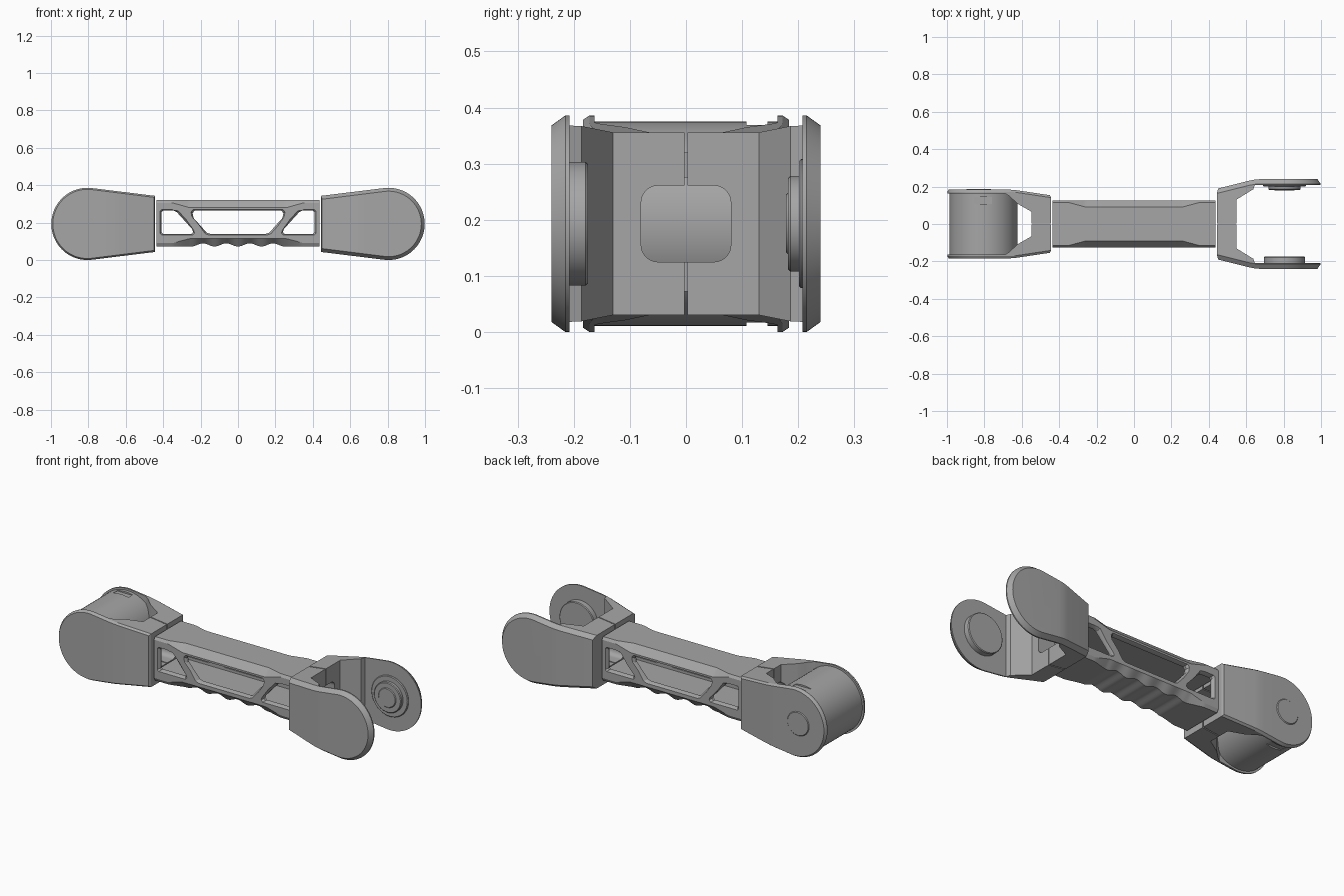
import bpy, bmesh, math
from mathutils import Vector

if "Cube" in bpy.data.objects:
    bpy.data.objects.remove(bpy.data.objects["Cube"])

CZ = 0.193      # height of the joint axes
HUB = 0.805     # distance of the joint axes from the middle

grey = bpy.data.materials.new("satin grey")
grey.use_nodes = True
grey.diffuse_color = (0.38, 0.38, 0.38, 1)
grey.node_tree.nodes["Principled BSDF"].inputs["Base Color"].default_value = grey.diffuse_color


def make(name, bm):
    bmesh.ops.recalc_face_normals(bm, faces=bm.faces)
    mesh = bpy.data.meshes.new(name)
    bm.to_mesh(mesh)
    bm.free()
    mesh.materials.append(grey)
    ob = bpy.data.objects.new(name, mesh)
    bpy.context.collection.objects.link(ob)
    return ob


def loft(rings):
    """Closed solid through a row of rings with equal point counts."""
    bm = bmesh.new()
    rows = [[bm.verts.new(p) for p in ring] for ring in rings]
    n = len(rows[0])
    for a, b in zip(rows, rows[1:]):
        for i in range(n):
            j = (i + 1) % n
            bm.faces.new((a[i], a[j], b[j], b[i]))
    bm.faces.new(rows[0])
    bm.faces.new(rows[-1][::-1])
    return bm


def box(name, x0, x1, y0, y1, z0, z1):
    ring = [(y0, z0), (y1, z0), (y1, z1), (y0, z1)]
    return make(name, loft([[(x, y, z) for y, z in ring] for x in (x0, x1)]))


def disc(name, x, y0, y1, r, edge=0.004):
    """Cylinder along y; the y1 end has a small chamfer."""
    rings = []
    for y, rad in ((y0, r), (y1 - math.copysign(edge, y1 - y0), r), (y1, r - edge)):
        rings.append([(x + rad * math.cos(math.tau * i / 64), y,
                       CZ + rad * math.sin(math.tau * i / 64)) for i in range(64)])
    return make(name, loft(rings))


def cut(ob, cutters):
    for c in cutters:
        c.hide_render = True
        m = ob.modifiers.new("cut", 'BOOLEAN')
        m.operation, m.solver, m.object = 'DIFFERENCE', 'EXACT', c
    dg = bpy.context.evaluated_depsgraph_get()
    dg.update()
    mesh = bpy.data.meshes.new_from_object(ob.evaluated_get(dg))
    ob.modifiers.clear()
    ob.data = mesh
    for c in cutters:
        bpy.data.objects.remove(c)


def smooth(ob):
    bpy.ops.object.select_all(action='DESELECT')
    ob.select_set(True)
    bpy.context.view_layer.objects.active = ob
    bpy.ops.object.shade_smooth_by_angle(angle=math.radians(25))


def teardrop(inset, base):
    """Round hub outline that tapers down to the beam end."""
    r, half, d = 0.193 - inset, 0.15 - inset, HUB - base
    pts = [(base, -half)]
    for i in range(49):
        a = math.radians(-97 + 194 * i / 48)
        pts.append((HUB + r * math.cos(a), r * math.sin(a)))
    return pts + [(base, half)]


def rounded(half_y, half_z, r):
    pts = []
    for k, (sy, sz) in enumerate(((1, 1), (-1, 1), (-1, -1), (1, -1))):
        for i in range(7):
            a = math.radians(90 * k + 15 * i)
            pts.append((sy * (half_y - r) + r * math.cos(a), sz * (half_z - r) + r * math.sin(a)))
    return pts


def housing(name, side, width, crease, slope, chamfer, inset, gap):
    """Forked joint housing: chamfered teardrop, narrowed towards the beam."""
    rings = []
    for y, ins, base in ((-width, inset, 0.45), (chamfer - width, 0, 0.443),
                         (width - chamfer, 0, 0.443), (width, inset, 0.45)):
        rings.append([(side * x, y, CZ + z) for x, z in teardrop(ins, base)])
    bm = loft(rings)
    for x in (crease - 0.03, crease, crease + 0.03):
        bmesh.ops.bisect_plane(bm, geom=bm.verts[:] + bm.edges[:] + bm.faces[:],
                               plane_co=(side * x, 0, 0), plane_no=(1, 0, 0))
    for v in bm.verts:
        d = crease - abs(v.co.x)
        shift = slope * (max(d, 0) if abs(d) > 0.02 else 0.008)
        v.co.y -= math.copysign(shift, v.co.y)
    ob = make(name, bm)
    # gap between the arms, seam between the halves and the cable opening
    outline = [(side * x, y) for x, y in gap] + [(side * x, -y) for x, y in reversed(gap)]
    mouth = make("mouth", loft([[(x, y, z) for x, y in outline] for z in (-0.1, 0.5)]))
    xs = sorted((side * 0.42, side * 0.58))
    seam = box("seam", *xs, -0.003, 0.003, -0.1, 0.5)
    opening = make("opening", loft([[(x, y, CZ + z) for y, z in rounded(0.08, 0.068, 0.03)] for x in xs]))
    cut(ob, [mouth, seam, opening])
    smooth(ob)


housing("open_fork", 1, 0.24, 0.65, 0.25, 0.025, 0.018,
        [(0.547, 0.13), (0.638, 0.186), (0.646, 0.208), (1.1, 0.208)])
housing("motor_housing", -1, 0.184, 0.65, 0.15, 0.012, 0.008,
        [(0.547, 0.065), (0.622, 0.108), (0.67, 0.152), (0.69, 0.163), (1.1, 0.163)])

# motor drum with a shallow slot at top and bottom
drum = disc("motor_drum", -HUB, -0.17, 0.17, 0.182, 0.001)
cut(drum, [box("slot", -0.855, -0.76, 0.108, 0.145, *z) for z in ((0.366, 0.5), (-0.1, 0.02))])
smooth(drum)

# round cover and bearing bosses
for args in (("motor_cover", -0.83, 0.18, 0.188, 0.068),
             ("front_boss", HUB, -0.212, -0.175, 0.11),
             ("back_boss_ring", HUB, 0.212, 0.201, 0.115),
             ("back_boss", HUB, 0.212, 0.182, 0.085),
             ("back_boss_cap", HUB, 0.19, 0.178, 0.055)):
    smooth(disc(*args))


# beam with edge chamfers that widen in the middle and a finger grip below
def section(x):
    t = min(max((0.35 - abs(x)) / 0.09, 0), 1)
    c = 0.01 + 0.024 * t
    low = 0.072
    if -0.25 < x < 0.25:
        low += 0.017 * math.sin(math.pi * (x + 0.25) / 0.125) ** 2
    right = [(0.125 - c, low), (0.125, 0.09 + 0.024 * t), (0.125, 0.316 - c * 1.05), (0.125 - c, 0.32)]
    return [(x, y, z) for y, z in right] + [(x, -y, z) for y, z in reversed(right)]


beam = make("beam", loft([section(-0.437 + 0.874 * i / 96) for i in range(97)]))


def window(points):
    mx = sum(p[0] for p in points) / len(points)
    mz = sum(p[1] for p in points) / len(points)
    rings = []
    for y, grow in ((-0.14, 0.018), (-0.112, 0), (0.112, 0), (0.14, 0.018)):
        rings.append([(x + math.copysign(grow, x - mx), y, z + math.copysign(grow * 0.7, z - mz))
                      for x, z in points])
    return make("window", loft(rings))


middle = [(0.15, 0.14), (0.168, 0.147), (0.238, 0.225), (0.243, 0.25), (0.232, 0.264)]
corner = [(0.25, 0.14), (0.4, 0.14), (0.408, 0.148), (0.408, 0.255), (0.4, 0.264),
          (0.345, 0.264), (0.328, 0.257), (0.245, 0.165), (0.24, 0.15)]
cut(beam, [window(middle + [(-x, z) for x, z in reversed(middle)]),
           window(corner), window([(-x, z) for x, z in corner]),
           box("duct", -0.6, 0.6, -0.098, 0.098, 0.125, 0.275)])
smooth(beam)
